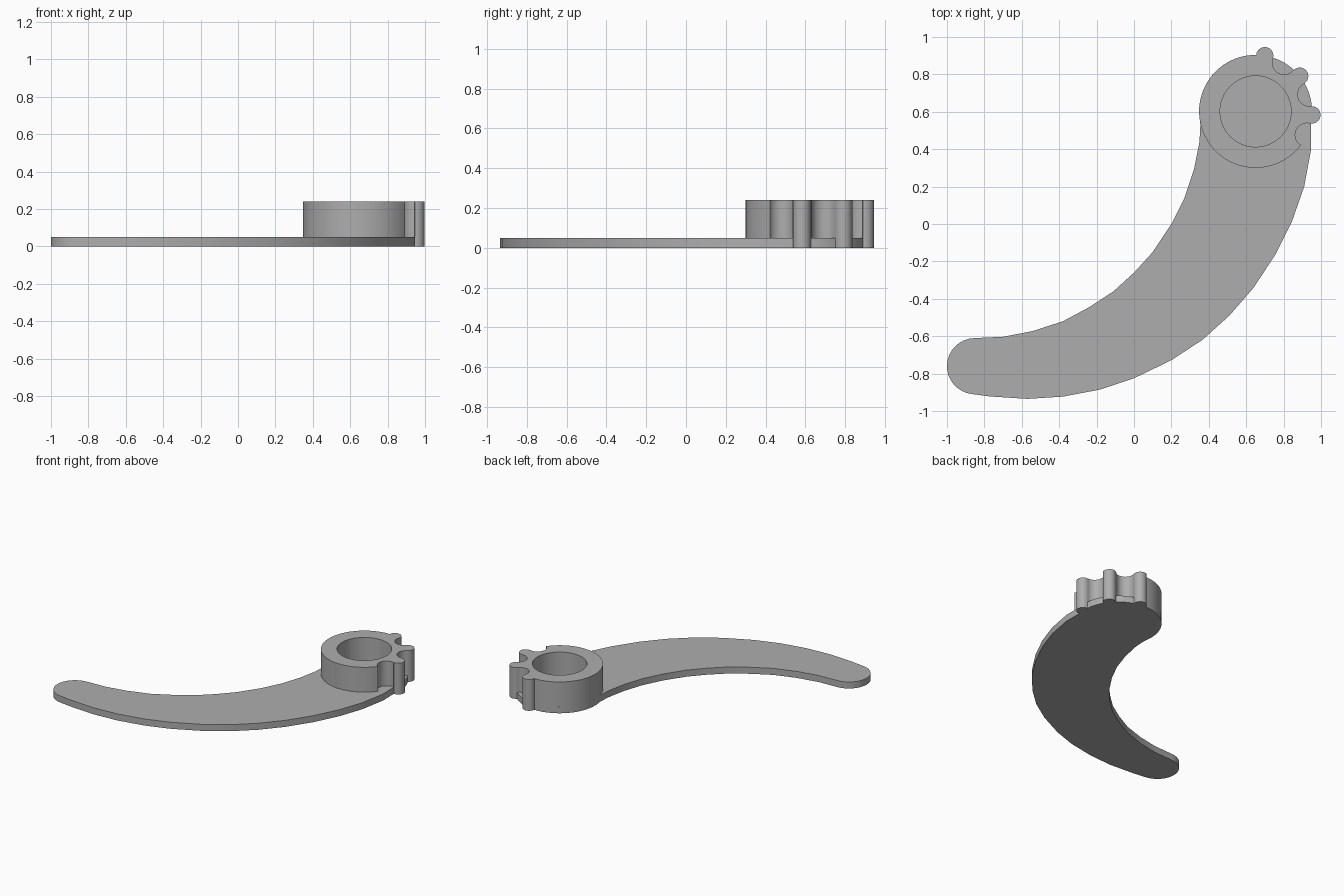
import bpy, bmesh, math

if "Cube" in bpy.data.objects:
    bpy.data.objects.remove(bpy.data.objects["Cube"])

CX, CY, R = 0.65, 0.602, 0.302       # hub centre and rim radius
TOOTH_R, NOTCH_R, HOLE_R = 0.046, 0.063, 0.19
TEETH = (-3.6, 38.6, 80.6)           # tooth angles in degrees
NOTCHES = (-24.6, 17.5, 59.6)
BASE, TOP = 0.05, 0.24

grey = bpy.data.materials.new("grey")
grey.diffuse_color = (0.42, 0.42, 0.42, 1)
grey.use_nodes = True
grey.node_tree.nodes["Principled BSDF"].inputs["Base Color"].default_value = grey.diffuse_color


def arc(cx, cy, r, a0, a1, n):
    return [(cx + r * math.cos(math.radians(a0 + (a1 - a0) * i / n)),
             cy + r * math.sin(math.radians(a0 + (a1 - a0) * i / n))) for i in range(n + 1)]


def half_angle(r):
    return 2 * math.degrees(math.asin(r / 2 / R))


def scallop(a, r, outward):
    """Tooth or notch centred on the rim, running counterclockwise."""
    x, y = arc(CX, CY, R, a, a, 1)[0]
    h = half_angle(r) / 2
    if outward:
        return arc(x, y, r, a - 90 - h, a + 90 + h, 14)
    return arc(x, y, r, a + 270 - h, a + 90 + h, 14)


def extrude(name, loops, z0, z1):
    """Solid from closed outlines; loops after the first are holes."""
    bm = bmesh.new()
    edges = []
    for loop in loops:
        vs = [bm.verts.new((x, y, z0)) for x, y in loop]
        edges += [bm.edges.new((vs[i - 1], vs[i])) for i in range(len(vs))]
    bmesh.ops.triangle_fill(bm, edges=edges, use_beauty=True)
    geo = bmesh.ops.extrude_face_region(bm, geom=bm.faces[:], use_keep_orig=True)["geom"]
    for v in geo:
        if isinstance(v, bmesh.types.BMVert):
            v.co.z = z1
    bmesh.ops.recalc_face_normals(bm, faces=bm.faces[:])
    me = bpy.data.meshes.new(name)
    bm.to_mesh(me)
    bm.free()
    me.materials.append(grey)
    ob = bpy.data.objects.new(name, me)
    bpy.context.collection.objects.link(ob)
    bpy.context.view_layer.objects.active = ob
    ob.select_set(True)
    bpy.ops.object.shade_smooth_by_angle(angle=math.radians(30))
    ob.select_set(False)


t, n = half_angle(TOOTH_R), half_angle(NOTCH_R)

# Flat curved lever arm, with the tooth feet on its rounded hub end
arm = []
for i, a in enumerate(TEETH):
    arm += scallop(a, TOOTH_R, True)
    if i < 2:
        arm += arc(CX, CY, R, a + t, TEETH[i + 1] - t, 6)[1:-1]
arm += arc(CX, CY, R, TEETH[2] + t, 182, 16)[1:]
arm += [(0.355, 0.53), (0.35, 0.44), (0.32, 0.29), (0.27, 0.14), (0.2, 0), (0.1, -0.15),
        (0, -0.26), (-0.11, -0.36), (-0.24, -0.445), (-0.38, -0.52), (-0.54, -0.572),
        (-0.7, -0.603)]
arm += arc(-0.85, -0.76, 0.15, 92, 262, 16)
arm += [(-0.77, -0.922), (-0.57, -0.935), (-0.38, -0.923), (-0.18, -0.885), (0, -0.825),
        (0.2, -0.728), (0.365, -0.62), (0.51, -0.49), (0.64, -0.34), (0.755, -0.165),
        (0.845, 0.015), (0.91, 0.2), (0.947, 0.4)]
extrude("lever_arm", [arm], 0, BASE)

# Hub ring with three teeth, three notches and a blind bore
rim = []
for a, b in zip(NOTCHES, TEETH):
    rim += scallop(a, NOTCH_R, False) + scallop(b, TOOTH_R, True)
rim += arc(CX, CY, R, TEETH[2] + t, 360 + NOTCHES[0] - n, 44)[1:-1]
extrude("toothed_hub", [rim, arc(CX, CY, HOLE_R, 0, 360, 48)[:-1]], BASE, TOP)
